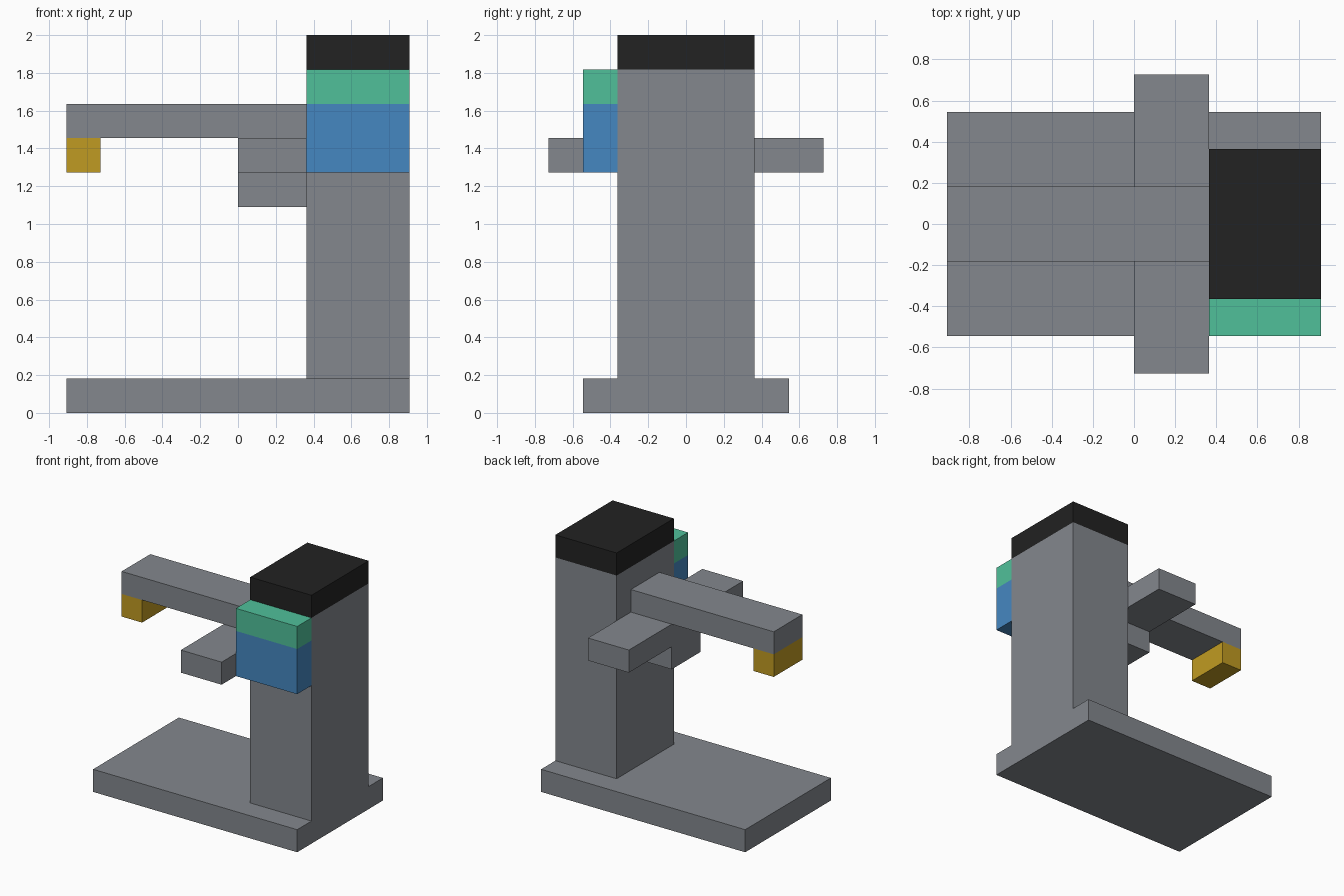
import bpy
import bmesh

cube = bpy.data.objects.get("Cube")
if cube:
    bpy.data.objects.remove(cube, do_unlink=True)

U = 2 / 11  # everything sits on an 11-unit-high block grid


def material(name, rgb):
    """Flat material from 0-255 display colour, stored as linear values."""
    lin = [c / 255 / 12.92 if c / 255 <= 0.04045 else ((c / 255 + 0.055) / 1.055) ** 2.4 for c in rgb]
    mat = bpy.data.materials.new(name)
    mat.use_nodes = True
    mat.diffuse_color = (*lin, 1)
    bsdf = next(n for n in mat.node_tree.nodes if n.type == 'BSDF_PRINCIPLED')
    bsdf.inputs["Base Color"].default_value = (*lin, 1)
    bsdf.inputs["Roughness"].default_value = 0.8
    return mat


def box(name, mat, x, y, z):
    """Box spanning the given (min, max) grid ranges."""
    bm = bmesh.new()
    bmesh.ops.create_cube(bm, size=1)
    for v in bm.verts:
        for i, (lo, hi) in enumerate((x, y, z)):
            v.co[i] = U * (hi if v.co[i] > 0 else lo)
    mesh = bpy.data.meshes.new(name)
    bm.to_mesh(mesh)
    bm.free()
    mesh.materials.append(mat)
    obj = bpy.data.objects.new(name, mesh)
    bpy.context.collection.objects.link(obj)
    return obj


grey = material("steel grey", (131, 135, 141))
black = material("black", (34, 34, 34))
blue = material("blue", (69, 135, 193))
green = material("green", (80, 192, 154))
gold = material("gold", (192, 155, 34))

# Base and upright column with its dark cap
box("base", grey, (-5, 5), (-3, 3), (0, 1))
box("column", grey, (2, 5), (-2, 2), (1, 10))
box("column_cap", black, (2, 5), (-2, 2), (10, 11))

# Control panel on the front of the column
box("panel_lower", blue, (2, 5), (-3, -2), (7, 9))
box("panel_upper", green, (2, 5), (-3, -2), (9, 10))

# Overhanging arm with the tip hanging below its end
box("arm", grey, (-5, 2), (-1, 1), (8, 9))
box("arm_tip", gold, (-5, -4), (-1, 1), (7, 8))

# Crossbar under the arm, and the block below it
box("crossbar", grey, (0, 2), (-4, 4), (7, 8))
box("crossbar_support", grey, (0, 2), (-1, 1), (6, 7))
